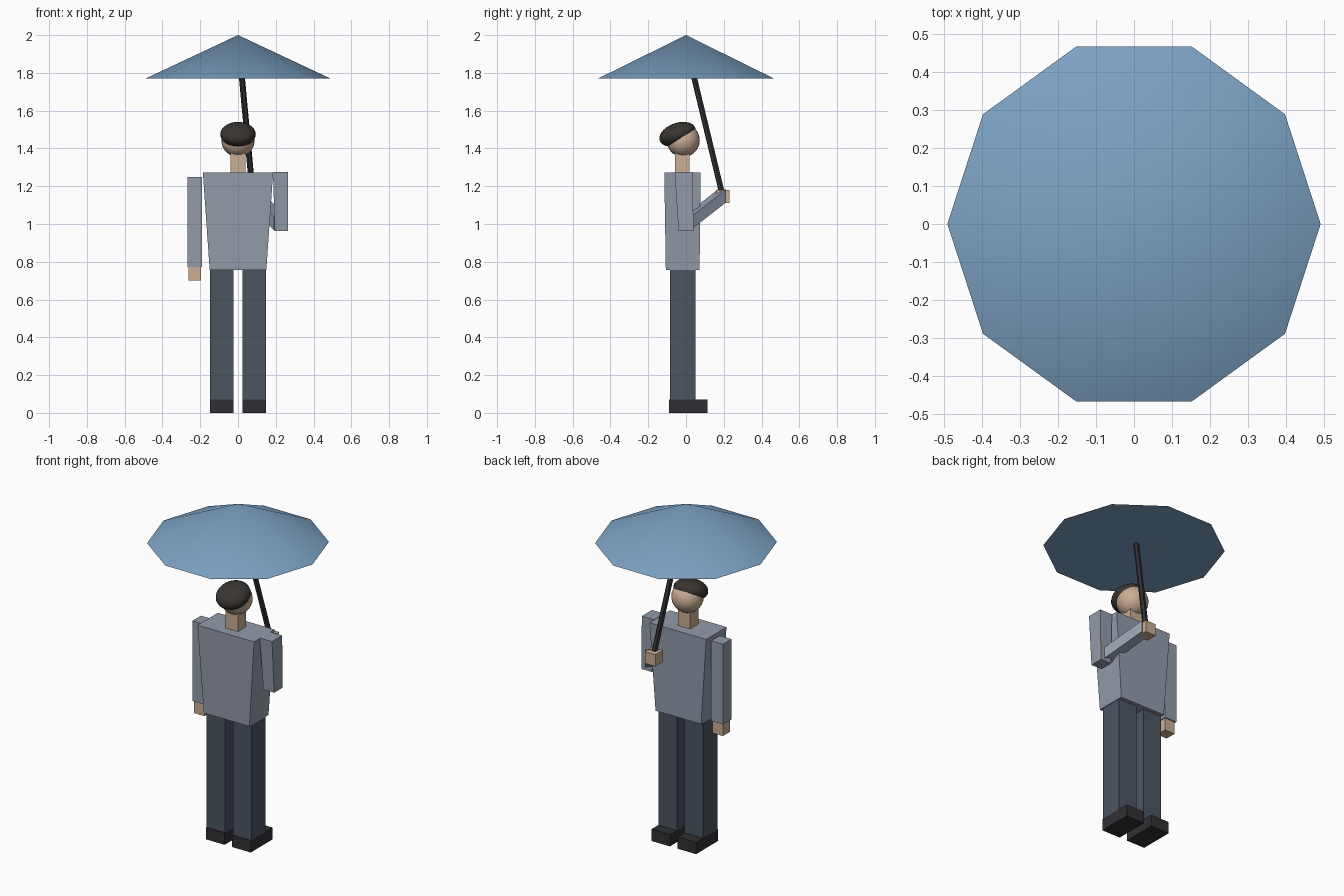
import bpy, math
from mathutils import Vector

if "Cube" in bpy.data.objects:
    bpy.data.objects.remove(bpy.data.objects["Cube"])


def material(name, rgb):
    m = bpy.data.materials.new(name)
    m.diffuse_color = (*rgb, 1)
    m.use_nodes = True
    m.node_tree.nodes["Principled BSDF"].inputs["Base Color"].default_value = m.diffuse_color
    return m


SHIRT = material("shirt", (0.29, 0.33, 0.40))
TROUSER = material("trouser", (0.07, 0.09, 0.12))
SKIN = material("skin", (0.60, 0.42, 0.29))
DARK = material("dark", (0.03, 0.03, 0.035))
HAIR = material("hair", (0.04, 0.035, 0.03))
CANOPY = material("canopy", (0.20, 0.36, 0.54))


def hexahedron(name, corners, mat):
    """Block from four bottom and four top corners, both counter-clockwise."""
    me = bpy.data.meshes.new(name)
    sides = [(i, (i + 1) % 4, (i + 1) % 4 + 4, i + 4) for i in range(4)]
    me.from_pydata(corners, [], [(3, 2, 1, 0), (4, 5, 6, 7)] + sides)
    me.materials.append(mat)
    ob = bpy.data.objects.new(name, me)
    bpy.context.collection.objects.link(ob)
    return ob


def block(name, mat, z0, z1, low, high=None):
    """Tapered box; low and high are (x0, x1, y0, y1) rectangles."""
    corners = []
    for z, (x0, x1, y0, y1) in ((z0, low), (z1, high or low)):
        corners += [(x0, y0, z), (x1, y0, z), (x1, y1, z), (x0, y1, z)]
    return hexahedron(name, corners, mat)


def finish(name, mat, angle):
    ob = bpy.context.object
    ob.name = name
    ob.data.materials.append(mat)
    if angle:
        bpy.ops.object.shade_smooth_by_angle(angle=math.radians(angle))
    return ob


def ball(name, mat, loc, scale, tilt=0):
    bpy.ops.mesh.primitive_uv_sphere_add(segments=24, ring_count=14, radius=1,
                                         location=loc, rotation=(tilt, 0, 0))
    bpy.context.object.scale = scale
    return finish(name, mat, 60)


# Legs and shoes
for side, s in (("left", -1), ("right", 1)):
    x0, x1 = sorted((s * 0.025, s * 0.147))
    block(side + "_shoe", DARK, 0, 0.07, (x0, x1, -0.09, 0.115))
    block(side + "_leg", TROUSER, 0.07, 0.76, (x0, x1, -0.085, 0.05))

# Torso and neck
block("torso", SHIRT, 0.757, 1.273, (-0.15, 0.15, -0.107, 0.072),
      (-0.186, 0.186, -0.115, 0.077))
block("neck", SKIN, 1.273, 1.38, (-0.04, 0.04, -0.058, 0.018))

# Hanging arm
block("left_sleeve", SHIRT, 0.773, 1.25, (-0.268, -0.19, -0.045, 0.035))
block("left_hand", SKIN, 0.70, 0.773, (-0.262, -0.195, -0.038, 0.028))

# Raised arm holding the umbrella
block("right_upper_sleeve", SHIRT, 0.963, 1.275, (0.195, 0.266, -0.04, 0.04),
      (0.185, 0.266, -0.06, 0.035))
elbow, wrist = Vector((0.222, 0.0, 1.0)), Vector((0.09, 0.19, 1.148))
across = (wrist - elbow).cross(Vector((0, 0, 1))).normalized() * 0.038
up = Vector((0, 0, 0.034))
ring = [(-1, -1), (1, -1), (1, 1), (-1, 1)]
hexahedron("right_forearm",
           [tuple(p + across * a - up * b)
            for p in (elbow, wrist) for a, b in ring], SHIRT)
block("right_hand", SKIN, 1.11, 1.18, (0.04, 0.11, 0.16, 0.23))

# Head and tilted hair cap
ball("head", SKIN, (0, -0.015, 1.443), (0.088, 0.088, 0.088))
ball("hair", HAIR, (0, -0.045, 1.475), (0.094, 0.1, 0.06), math.radians(20))

# Umbrella canopy: ten-sided closed cone with a vertex on the x axis
bpy.ops.mesh.primitive_cone_add(vertices=10, radius1=0.49, radius2=0, depth=0.23,
                                location=(0, 0, 1.885),
                                rotation=(0, 0, math.radians(90)))
finish("umbrella_canopy", CANOPY, 24)

# Umbrella pole
low, high = Vector((0.077, 0.19, 1.165)), Vector((0.012, 0.02, 1.87))
axis = high - low
bpy.ops.mesh.primitive_cylinder_add(vertices=6, radius=0.016, depth=axis.length,
                                    location=(low + high) / 2,
                                    rotation=axis.to_track_quat("Z", "Y").to_euler())
finish("umbrella_pole", DARK, 0)
